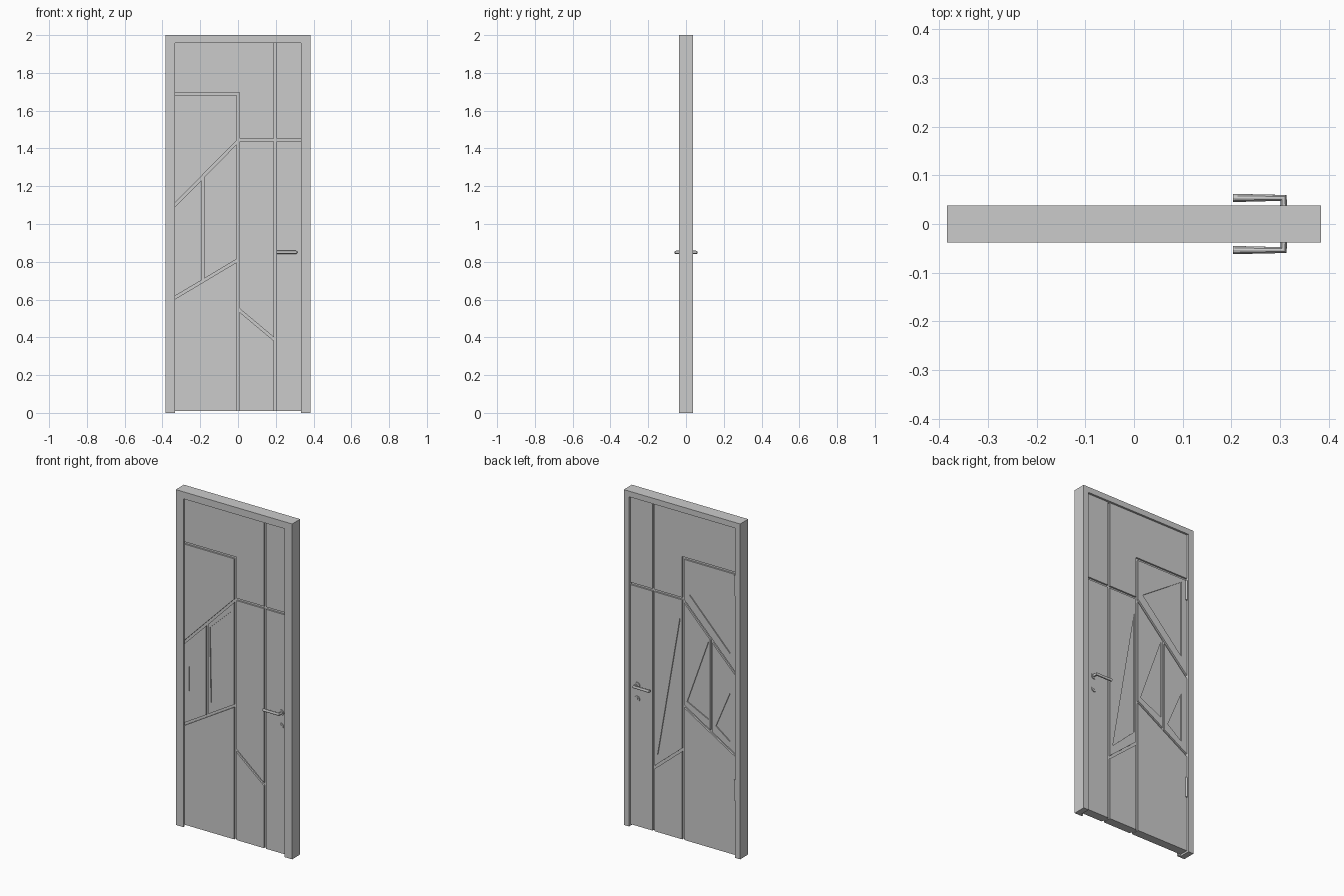
import bpy, bmesh, math
from mathutils import Vector

if "Cube" in bpy.data.objects:
    bpy.data.objects.remove(bpy.data.objects["Cube"])


def prisms(name, shapes):
    """Mesh of (x,z) outlines, each extruded from y0 to y1."""
    bm = bmesh.new()
    for pts, y0, y1 in shapes:
        a = [bm.verts.new((x, y0, z)) for x, z in pts]
        b = [bm.verts.new((x, y1, z)) for x, z in pts]
        bm.faces.new(a)
        bm.faces.new(b[::-1])
        n = len(pts)
        for i in range(n):
            j = (i + 1) % n
            bm.faces.new((a[j], a[i], b[i], b[j]))
    bmesh.ops.recalc_face_normals(bm, faces=bm.faces)
    me = bpy.data.meshes.new(name)
    bm.to_mesh(me)
    bm.free()
    ob = bpy.data.objects.new(name, me)
    bpy.context.collection.objects.link(ob)
    return ob


def inset(pts, g):
    """Shrink a counter-clockwise outline by g."""
    out = []
    for i, p in enumerate(pts):
        p, a, b = Vector(p), Vector(pts[i - 1]), Vector(pts[(i + 1) % len(pts)])
        d1, d2 = (p - a).normalized(), (b - p).normalized()
        n1, n2 = Vector((-d1.y, d1.x)), Vector((-d2.y, d2.x))
        out.append(tuple(p + (n1 + n2) * g / (1 + n1.dot(n2))))
    return out


def cylinder(name, r, depth, loc, axis_y=True, sides=24):
    bpy.ops.mesh.primitive_cylinder_add(vertices=sides, radius=r, depth=depth, location=loc,
                                        rotation=(math.pi / 2 if axis_y else 0, 0, 0))
    ob = bpy.context.object
    ob.name = name
    bpy.ops.object.shade_smooth_by_angle()
    return ob


def u_shape(w, top):
    o, i, t = 0.384, 0.384 - w, 2 - top
    return [(-o, 0), (-i, 0), (-i, t), (i, t), (i, 0), (o, 0), (o, 2), (-o, 2)]


# Rebated frame: wide stop in front, narrower jamb behind
prisms("door_frame", [(u_shape(0.05, 0.042), -0.038, -0.026), (u_shape(0.035, 0.034), -0.026, 0.038)])

# Leaf: thin core carrying panels with grooves between them
G, H = 0.007, 0.026
L, B, T = 0.348 + G, 0.01 - G, 1.966 + G
C, M = 0.197, -0.185
panels = [
    [(-L, 1.69), (0, 1.69), (0, 1.445), (C, 1.445), (C, T), (-L, T)],
    [(-L, 1.08), (0, 1.44), (0, 1.69), (-L, 1.69)],
    [(-L, 0.598), (M, 0.699), (M, 1.251), (-L, 1.08)],
    [(M, 0.699), (0, 0.81), (0, 1.44), (M, 1.251)],
    [(-L, B), (0, B), (0, 0.81), (-L, 0.598)],
    [(0, 0.55), (C, 0.385), (C, 1.445), (0, 1.445)],
    [(0, B), (C, B), (C, 0.385), (0, 0.55)],
    [(C, B), (L, B), (L, 1.445), (C, 1.445)],
    [(C, 1.445), (L, 1.445), (L, T), (C, T)],
]
prisms("leaf_core", [([(-0.347, 0.011), (0.347, 0.011), (0.347, 1.965), (-0.347, 1.965)], -0.016, 0.016)])
leaf = prisms("leaf_panels", [(inset(p, G), -H, H) for p in panels])

# Shallow triangular window recesses, different on each face
front = [[(-0.02, 1.37), (-0.168, 1.23), (-0.16, 0.78)],
         [(-0.305, 0.965), (-0.28, 0.91), (-0.305, 0.81)]]
back = [[(-0.31, 1.66), (-0.04, 1.48), (-0.31, 1.20)],
        [(-0.168, 1.24), (-0.025, 0.84), (-0.168, 0.77)],
        [(-0.31, 0.97), (-0.215, 0.745), (-0.31, 0.675)],
        [(0.02, 1.34), (0.17, 0.47), (0.02, 0.61)]]
D = 0.006
cutter = prisms("window_cutter", [(t, -H - 0.01, -H + D) for t in front] + [(t, H - D, H + 0.01) for t in back])
mod = leaf.modifiers.new("windows", "BOOLEAN")
mod.operation, mod.solver, mod.object = "DIFFERENCE", "EXACT", cutter
bpy.context.view_layer.objects.active = leaf
bpy.ops.object.modifier_apply(modifier=mod.name)
bpy.data.objects.remove(cutter)

# Lever handles, roses and lock cylinders on both faces
for side, s in (("front", -1), ("back", 1)):
    cu = bpy.data.curves.new(side + "_lever", "CURVE")
    cu.dimensions = "3D"
    cu.bevel_depth, cu.bevel_resolution, cu.use_fill_caps = 0.0085, 4, True
    sp = cu.splines.new("POLY")
    sp.points.add(2)
    for pt, (x, y) in zip(sp.points, [(0.307, 0.02), (0.307, 0.0535), (0.203, 0.0535)]):
        pt.co = (x, s * y, 0.85, 1)
    ob = bpy.data.objects.new(side + "_lever", cu)
    bpy.context.collection.objects.link(ob)
    bpy.ops.object.select_all(action="DESELECT")
    ob.select_set(True)
    bpy.context.view_layer.objects.active = ob
    bpy.ops.object.convert(target="MESH")
    bpy.ops.object.shade_smooth_by_angle()
    cylinder(side + "_handle_rose", 0.018, 0.008, (0.303, s * 0.027, 0.85))
    cylinder(side + "_lock_rose", 0.017, 0.008, (0.303, s * 0.027, 0.77))
    cylinder(side + "_lock_core", 0.007, 0.012, (0.303, s * 0.027, 0.772))

# Hinge barrels on the back
for i, z in enumerate((0.40, 1.62)):
    cylinder(f"hinge_{i + 1}", 0.006, 0.12, (-0.343, 0.029, z), axis_y=False, sides=12)
